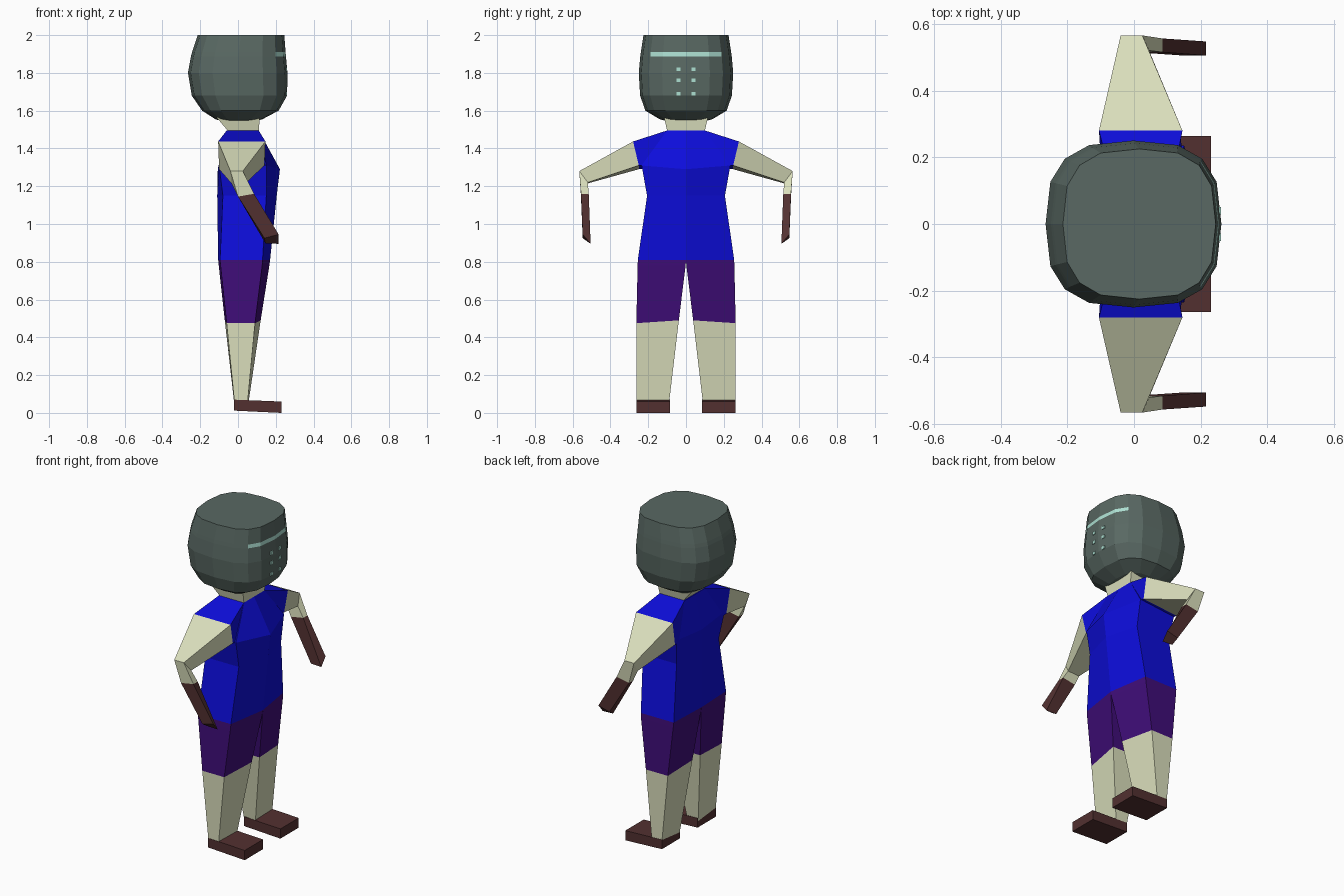
import bpy, bmesh, math

if "Cube" in bpy.data.objects:
    bpy.data.objects.remove(bpy.data.objects["Cube"])


def mat(name, rgb):
    m = bpy.data.materials.new(name)
    m.diffuse_color = (*rgb, 1)
    m.use_nodes = True
    m.node_tree.nodes["Principled BSDF"].inputs["Base Color"].default_value = m.diffuse_color
    return m


SKIN = mat("pale skin", (0.70, 0.73, 0.50))
BLUE = mat("blue shirt", (0.004, 0.004, 0.70))
PURPLE = mat("purple shorts", (0.05, 0.004, 0.19))
BROWN = mat("dark brown leather", (0.085, 0.03, 0.03))
STEEL = mat("grey green steel", (0.10, 0.14, 0.125))
GLOW = mat("pale mint", (0.42, 0.75, 0.65))


def loft(name, rings, mats, rule=None):
    """Skin a list of equal-length point rings and cap both ends."""
    bm = bmesh.new()
    vs = [[bm.verts.new(p) for p in r] for r in rings]
    n = len(rings[0])
    for a, b in zip(vs, vs[1:]):
        for i in range(n):
            j = (i + 1) % n
            bm.faces.new((a[i], a[j], b[j], b[i]))
    bm.faces.new(vs[0])
    bm.faces.new(vs[-1])
    bmesh.ops.recalc_face_normals(bm, faces=bm.faces)
    if rule:
        for f in bm.faces:
            f.material_index = rule(f.calc_center_median())
    me = bpy.data.meshes.new(name)
    bm.to_mesh(me)
    bm.free()
    for m in mats:
        me.materials.append(m)
    ob = bpy.data.objects.new(name, me)
    bpy.context.collection.objects.link(ob)
    return ob


def box(name, x0, x1, y0, y1, z0, z1, m):
    return loft(name, [[(x0, y0, z), (x1, y0, z), (x1, y1, z), (x0, y1, z)]
                       for z in (z0, z1)], [m])


# Helmet: 16-sided rounded-square rings, visor slit coloured between two rings
def head_ring(z, xb, xf, y):
    pts = []
    for i in range(16):
        a = i * math.tau / 16
        c, s = math.cos(a), math.sin(a)
        px = math.copysign(abs(c) ** 0.71, c)
        py = math.copysign(abs(s) ** 0.71, s)
        pts.append((0.5 * (xf + xb) + 0.5 * (xf - xb) * px, y * py, z))
    return pts


head = [(1.53, -.04, .05, .05), (1.555, -.12, .13, .14), (1.60, -.19, .215, .215),
        (1.68, -.245, .26, .243), (1.80, -.265, .262, .25), (1.888, -.249, .254, .242),
        (1.91, -.243, .252, .239), (2.0, -.213, .245, .225)]
loft("helmet", [head_ring(*h) for h in head], [STEEL, GLOW],
     lambda c: int(1.89 < c.z < 1.908 and c.x > 0.19))

# Breathing holes
for s in (-1, 1):
    for z in (1.82, 1.76, 1.69):
        box("breathing_hole", .2515, .2605, s * .04 - .011, s * .04 + .011,
            z - .009, z + .009, GLOW)

# Neck
loft("neck", [[(xf, -y, z), (xf, y, z), (xb, y, z), (xb, -y, z)]
              for z, xb, xf, y in ((1.47, -.05, .11, .095), (1.495, -.055, .11, .1),
                                   (1.56, -.11, .115, .115), (1.62, -.11, .115, .115))],
     [SKIN])


# Torso: hexagonal rings with a ridge down the chest and spine
def torso_ring(zc, zs, xf, xfs, xbs, xb, y):
    return [(xf, 0, zc), (xfs, y, zs), (xbs, y, zs), (xb, 0, zc), (xbs, -y, zs), (xfs, -y, zs)]


loft("torso", [torso_ring(.81, .81, .17, .13, -.095, -.105, .255),
               torso_ring(1.15, 1.15, .205, .15, -.08, -.11, .206),
               torso_ring(1.29, 1.31, .222, .15, -.1, -.107, .235),
               torso_ring(1.495, 1.495, .11, .11, -.06, -.06, .1)], [BLUE])

for s in (1, -1):
    def ring(*pts):
        return [(x, s * y, z) for x, y, z in pts]

    # Sleeve, upper arm, forearm and glove
    cuff = ring((-.105, .28, 1.437), (.145, .28, 1.437), (.14, .25, 1.31), (-.1, .25, 1.29))
    elbow = ring((-.04, .565, 1.28), (.025, .565, 1.28), (.045, .52, 1.22), (-.035, .52, 1.215))
    wrist = ring((0, .556, 1.145), (.085, .556, 1.16), (.085, .515, 1.16), (0, .515, 1.145))
    tip = ring((.14, .547, .925), (.215, .547, .945), (.215, .505, .895), (.145, .505, .898))
    loft("sleeve", [ring((-.06, .1, 1.495), (.11, .1, 1.495), (.15, .2, 1.31), (-.1, .2, 1.29)),
                    cuff], [BLUE])
    loft("arm", [cuff, elbow, wrist], [SKIN])
    loft("glove", [wrist, tip], [BROWN])

    # Shorts leg, lower leg and shoe
    hem = ring((.09, .263, .475), (.12, .038, .49), (-.07, .038, .49), (-.06, .263, .475))
    loft("shorts_leg", [ring((.13, .255, .81), (.17, 0, .81), (-.105, 0, .81), (-.095, .255, .81)),
                        ring((.128, .256, .78), (.166, .002, .78), (-.102, .002, .78),
                             (-.092, .256, .78)), hem], [PURPLE])
    loft("lower_leg", [hem, ring((.05, .262, .05), (.055, .09, .05), (-.02, .09, .05),
                                 (-.018, .262, .05))], [SKIN])
    loft("shoe", [ring((-.02, .085, .012), (-.02, .263, .012), (-.02, .263, .07), (-.02, .085, .07)),
                  ring((.23, .085, 0), (.23, .263, 0), (.23, .263, .06), (.23, .085, .06))],
         [BROWN])
